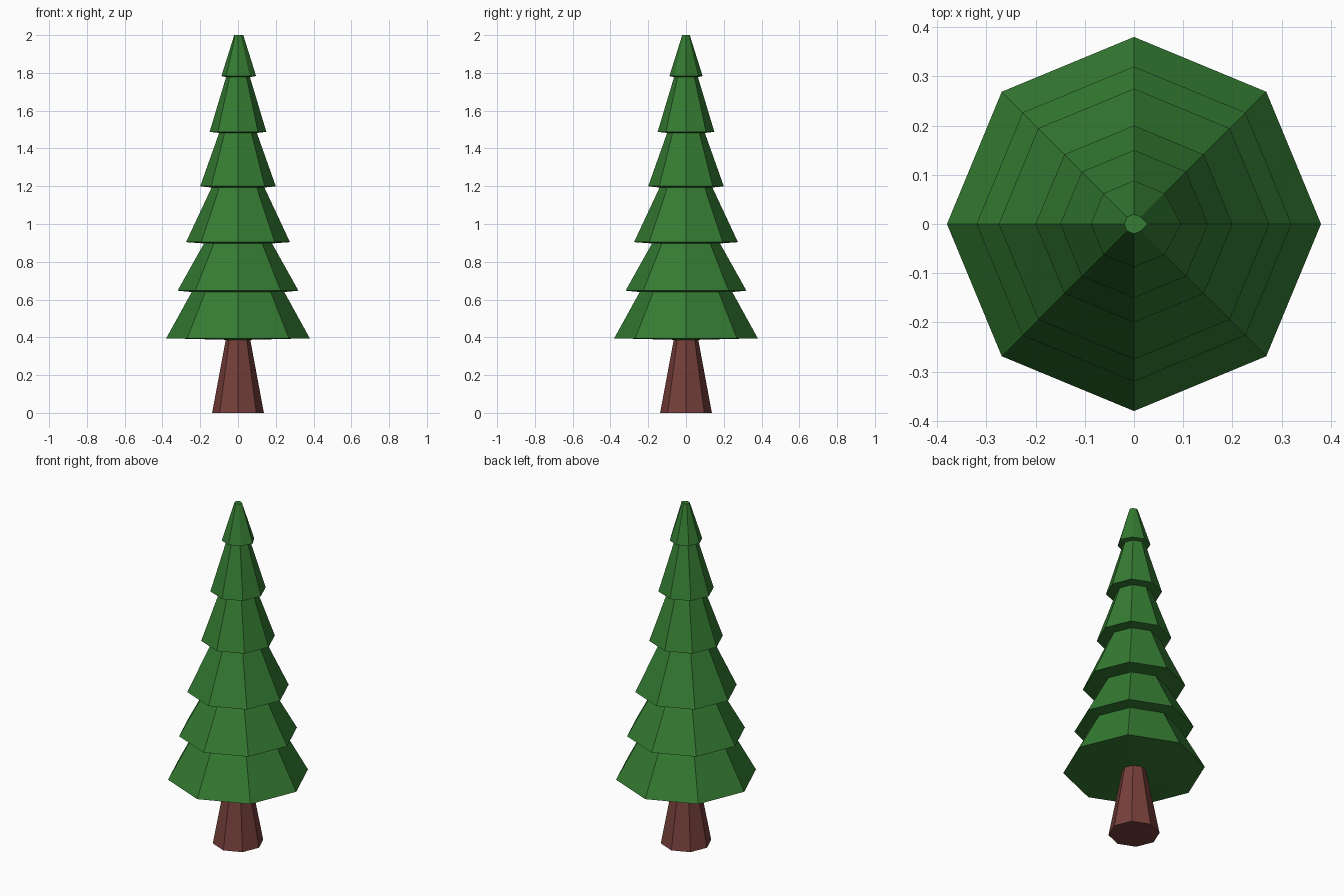
import bpy, bmesh
from math import cos, sin, pi

if "Cube" in bpy.data.objects:
    bpy.data.objects.remove(bpy.data.objects["Cube"])

SIDES = 8


def material(name, color):
    m = bpy.data.materials.new(name)
    m.diffuse_color = (*color, 1)
    m.use_nodes = True
    m.node_tree.nodes["Principled BSDF"].inputs["Base Color"].default_value = m.diffuse_color
    return m


def lathe(name, profile, mat, cap_bottom, cap_top, lean=None):
    """Spin (radius, z) points into a faceted octagonal solid."""
    bm = bmesh.new()
    rings = []
    for i, (r, z) in enumerate(profile):
        ring = [bm.verts.new((r * cos(2 * pi * k / SIDES), r * sin(2 * pi * k / SIDES), z))
                for k in range(SIDES)]
        if lean and i >= lean[0]:
            ring[0].co.x += lean[1]
        rings.append(ring)
    for a, b in zip(rings, rings[1:]):
        for k in range(SIDES):
            n = (k + 1) % SIDES
            bm.faces.new((a[k], a[n], b[n], b[k]))
    if cap_bottom:
        bm.faces.new(rings[0][::-1])
    if cap_top:
        bm.faces.new(rings[-1])
    me = bpy.data.meshes.new(name)
    bm.to_mesh(me)
    bm.free()
    me.materials.append(mat)
    ob = bpy.data.objects.new(name, me)
    bpy.context.collection.objects.link(ob)
    return ob


bark = material("bark", (0.18, 0.05, 0.043))
needles = material("needles", (0.035, 0.2, 0.032))

# Tapered trunk
lathe("trunk", [(0.137, 0), (0.065, 0.387)], bark, True, False)

# Foliage tiers: rim radius, rim height, radius and height at the tier's top
tiers = [
    (0.38, 0.395, 0.245, 0.640),
    (0.32, 0.647, 0.18, 0.897),
    (0.275, 0.904, 0.14, 1.193),
    (0.20, 1.200, 0.10, 1.482),
    (0.15, 1.488, 0.063, 1.778),
    (0.088, 1.783, 0.02, 2.0),
]
profile = [(0.065, 0.387)]
for rim_r, rim_z, top_r, top_z in tiers:
    profile += [(rim_r, rim_z), (top_r, top_z)]

# The tip is slightly drawn out on one side
lathe("foliage", profile, needles, False, True, lean=(len(profile) - 2, 0.008))
